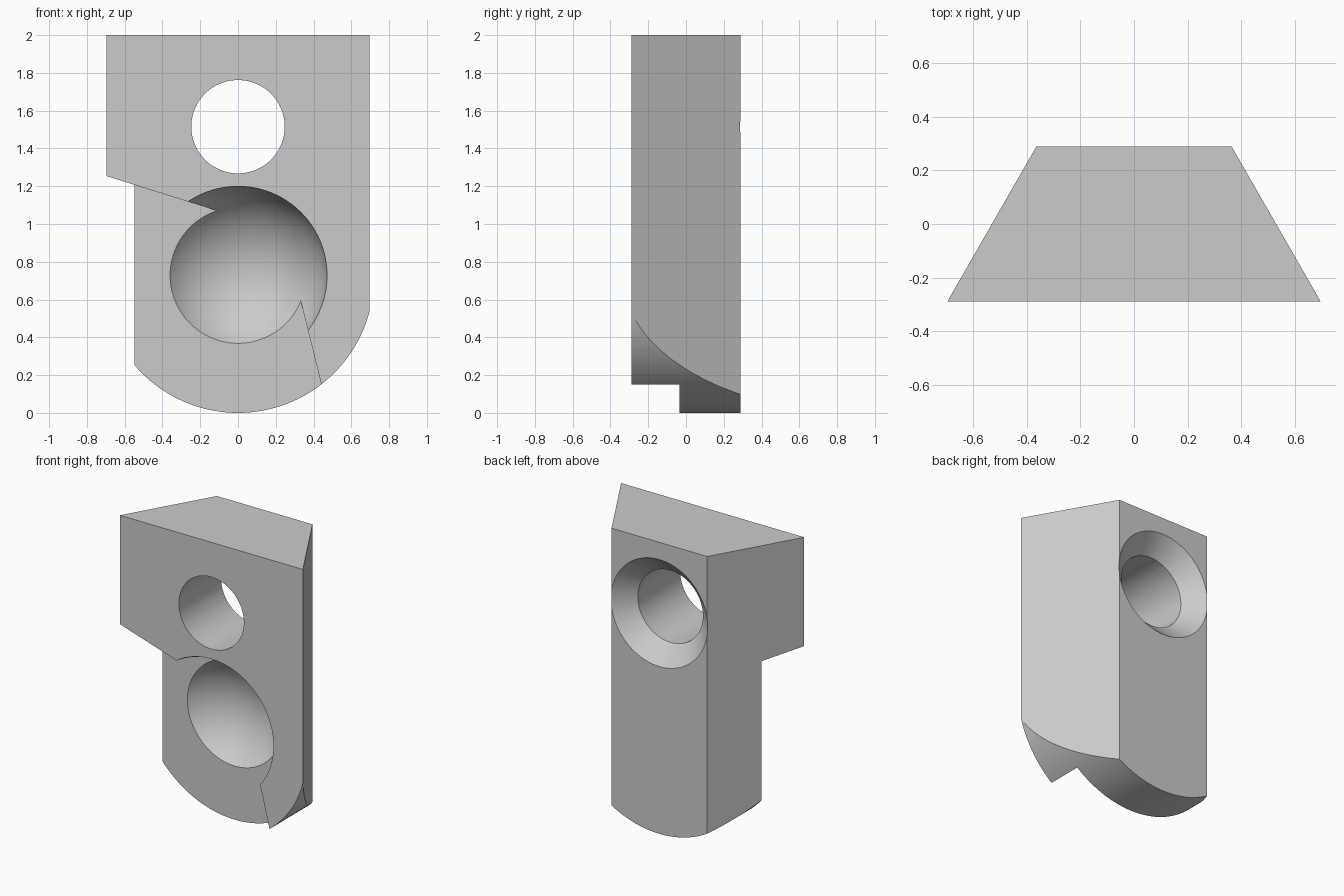
import bpy, bmesh, math
from mathutils import Matrix, Vector

cube = bpy.data.objects.get("Cube")
if cube:
    bpy.data.objects.remove(cube, do_unlink=True)

HALF_DEPTH = 0.289
FRONT_HALF, BACK_HALF = 0.695, 0.363
ROUND = 0.72          # radius of the rounded lower end
HOLE_Z, HOLE_R, SINK_R = 1.515, 0.247, 0.367

grey = bpy.data.materials.new("plain grey")
grey.use_nodes = True
colour = (0.6, 0.6, 0.6, 1)
grey.diffuse_color = colour
grey.node_tree.nodes["Principled BSDF"].inputs["Base Color"].default_value = colour


def make_object(name, bm):
    bmesh.ops.recalc_face_normals(bm, faces=bm.faces[:])
    mesh = bpy.data.meshes.new(name)
    bm.to_mesh(mesh)
    bm.free()
    mesh.materials.append(grey)
    obj = bpy.data.objects.new(name, mesh)
    bpy.context.collection.objects.link(obj)
    return obj


def prism(name, points, direction):
    """Extrude a closed outline of 3D points along a direction."""
    bm = bmesh.new()
    face = bm.faces.new([bm.verts.new(p) for p in points])
    top = bmesh.ops.extrude_face_region(bm, geom=[face])["geom"]
    bmesh.ops.translate(bm, vec=Vector(direction),
                        verts=[v for v in top if isinstance(v, bmesh.types.BMVert)])
    return make_object(name, bm)


def turned(name, r_front, r_back, y_front, y_back, z):
    """Cone or cylinder lying along y."""
    bm = bmesh.new()
    bmesh.ops.create_cone(bm, cap_ends=True, segments=96, radius1=r_back,
                          radius2=r_front, depth=y_back - y_front)
    bmesh.ops.transform(bm, verts=bm.verts[:], matrix=Matrix.Translation(
        (0, (y_front + y_back) / 2, z)) @ Matrix.Rotation(math.pi / 2, 4, "X"))
    return make_object(name, bm)


def boolean(obj, cutter, operation="DIFFERENCE"):
    mod = obj.modifiers.new(cutter.name, "BOOLEAN")
    mod.object, mod.operation, mod.solver = cutter, operation, "EXACT"
    bpy.context.view_layer.objects.active = obj
    bpy.ops.object.modifier_apply(modifier=mod.name)
    bpy.data.objects.remove(cutter, do_unlink=True)


# Tapered block
body = prism("wedge_body", [(-FRONT_HALF, -HALF_DEPTH, 0), (FRONT_HALF, -HALF_DEPTH, 0),
                            (BACK_HALF, HALF_DEPTH, 0), (-BACK_HALF, HALF_DEPTH, 0)],
             (0, 0, 2))

# Rounded lower end
arc = [math.pi + math.pi * i / 96 for i in range(97)]
outline = [(ROUND * math.cos(a), -1, ROUND + ROUND * math.sin(a)) for a in arc]
outline += [(ROUND, -1, 3), (-ROUND, -1, 3)]
boolean(body, prism("round_end", outline, (0, 2, 0)), "INTERSECT")

# Stepped recess in the front face
step = [(-1, 1.349), (0.241, 0.96), (0.528, -0.2), (-1, -0.2)]
boolean(body, prism("front_step", [(x, -1, z) for x, z in step], (0, 0.965, 0)))

# Spherical pocket
bm = bmesh.new()
bmesh.ops.create_uvsphere(bm, u_segments=96, v_segments=48, radius=0.475,
                          matrix=Matrix.Translation((0, -0.345, 0.728)))
boolean(body, make_object("ball_pocket", bm))

# Through hole with a countersink at the back
boolean(body, turned("bolt_hole", HOLE_R, HOLE_R, -1, 1, HOLE_Z))
sink = SINK_R - HOLE_R
extra = 0.05
boolean(body, turned("countersink", HOLE_R - extra, SINK_R + extra,
                     HALF_DEPTH - sink - extra, HALF_DEPTH + extra, HOLE_Z))

bpy.ops.object.select_all(action="DESELECT")
body.select_set(True)
bpy.context.view_layer.objects.active = body
bpy.ops.object.shade_smooth_by_angle(angle=math.radians(20))
